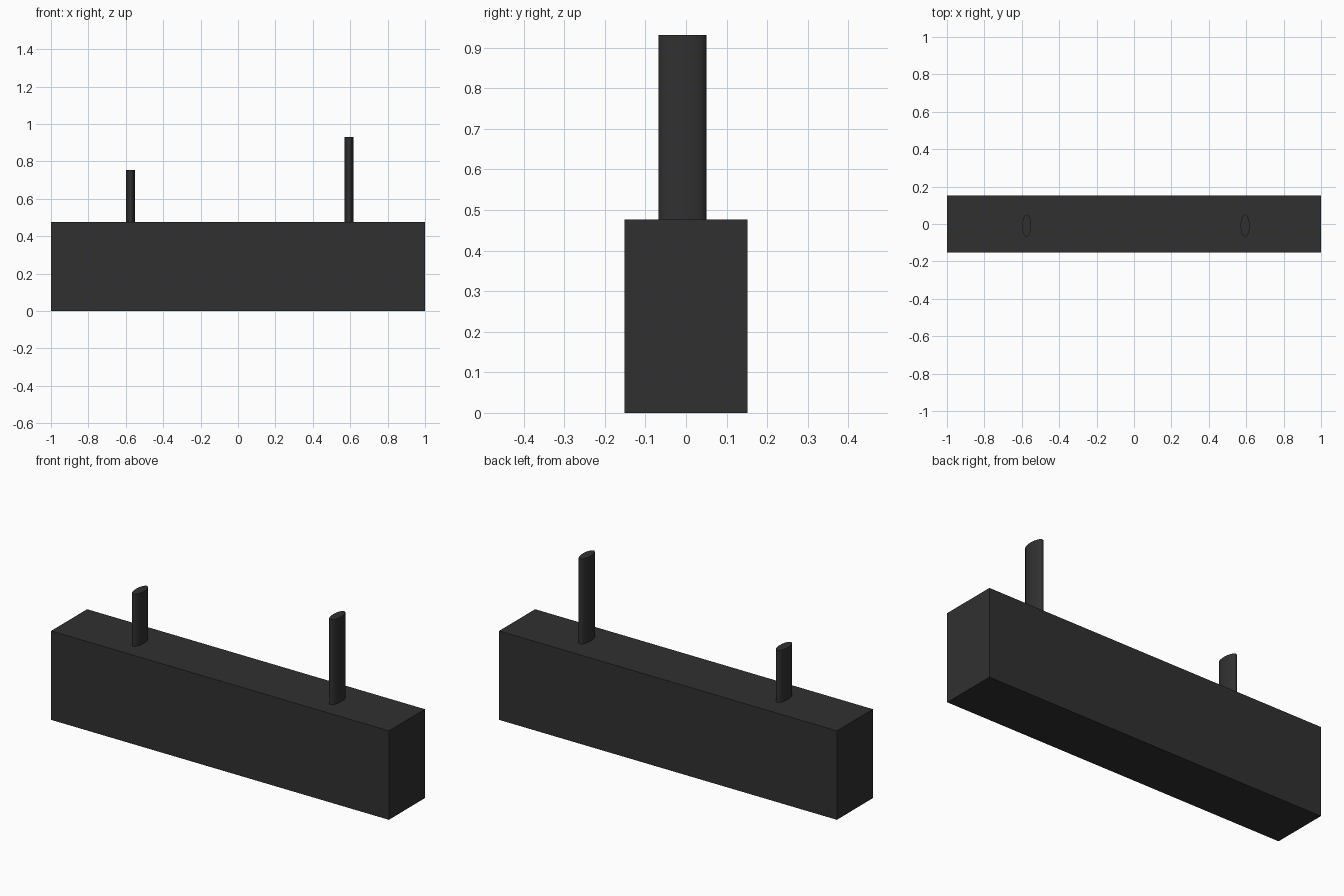
import bpy

if "Cube" in bpy.data.objects:
    bpy.data.objects.remove(bpy.data.objects["Cube"])

# Dark finish shared by all parts
dark = bpy.data.materials.new("dark_finish")
dark.diffuse_color = (0.03, 0.03, 0.03, 1)
dark.use_nodes = True
dark.node_tree.nodes["Principled BSDF"].inputs["Base Color"].default_value = dark.diffuse_color


def finish(name, scale):
    ob = bpy.context.object
    ob.name = name
    ob.scale = scale
    bpy.ops.object.transform_apply(location=False, rotation=False, scale=True)
    ob.data.materials.append(dark)
    return ob


BODY_TOP = 0.476

# Long rectangular body
bpy.ops.mesh.primitive_cube_add(size=1, location=(0, 0, BODY_TOP / 2))
finish("body", (2, 0.304, BODY_TOP))


# Upright pins with an elliptical section, slightly sunk into the body
def pin(name, x, top, rx, ry=0.059, y=-0.009, sink=0.005):
    z0 = BODY_TOP - sink
    bpy.ops.mesh.primitive_cylinder_add(vertices=32, radius=1, depth=1,
                                        location=(x, y, (z0 + top) / 2))
    finish(name, (rx, ry, top - z0))
    bpy.ops.object.shade_smooth_by_angle(angle=0.7)


pin("left_pin", -0.574, 0.754, 0.024)
pin("right_pin", 0.594, 0.931, 0.024)
